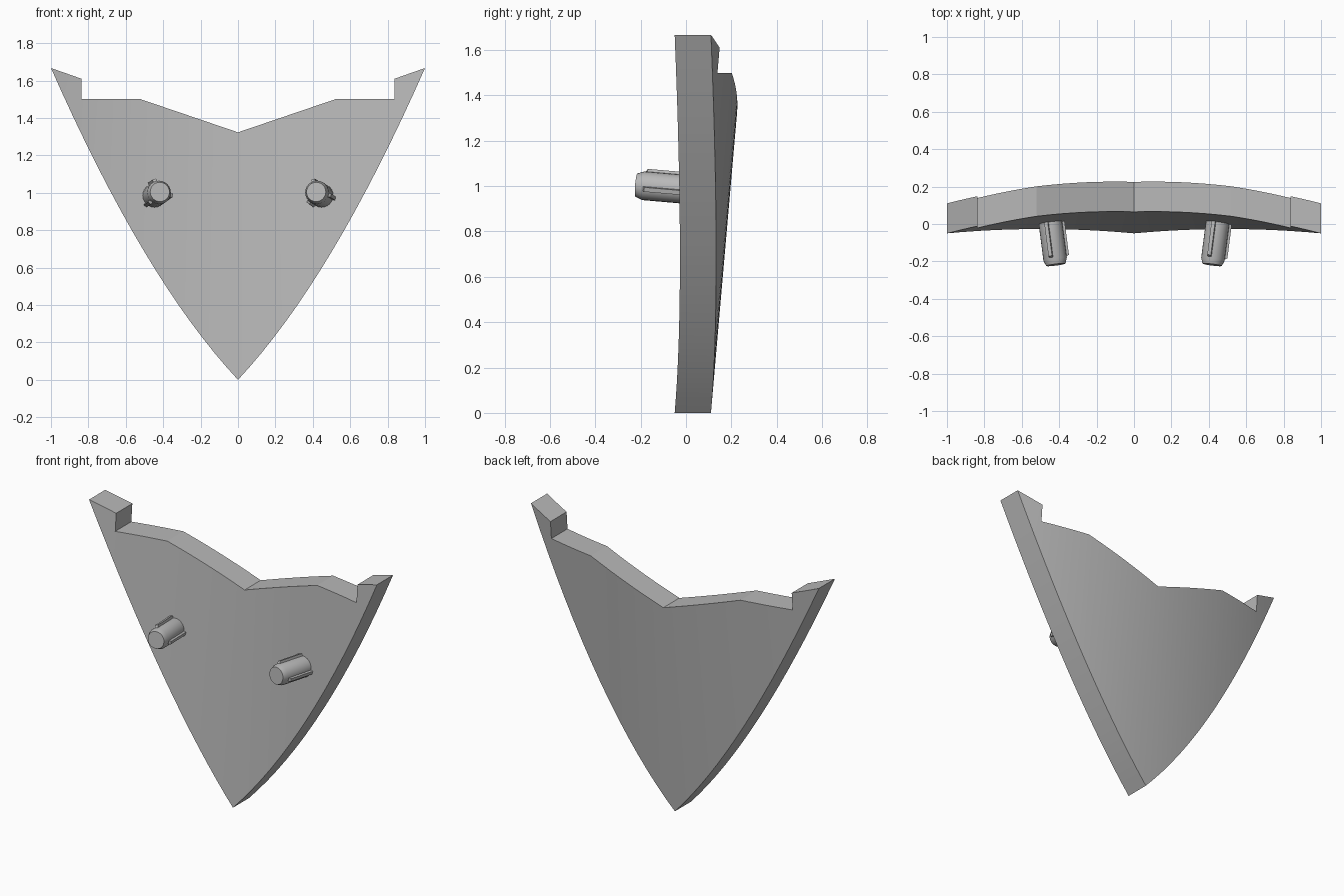
import bpy, bmesh, math
from mathutils import Vector, Matrix

cube = bpy.data.objects.get("Cube")
if cube:
    bpy.data.objects.remove(cube, do_unlink=True)

grey = bpy.data.materials.new("plain grey")
grey.use_nodes = True
colour = (0.48, 0.48, 0.48, 1)
grey.diffuse_color = colour
grey.node_tree.nodes["Principled BSDF"].inputs["Base Color"].default_value = colour

TILT, BOW, DEPTH = 0.087, 0.145, 0.16


def front_y(x, z):
    """Front surface: leans back with height, bows away at the sides."""
    return -0.05 + TILT * z - BOW * x * x


def finish(bm, name, angle):
    bmesh.ops.recalc_face_normals(bm, faces=bm.faces)
    mesh = bpy.data.meshes.new(name)
    bm.to_mesh(mesh)
    bm.free()
    mesh.materials.append(grey)
    ob = bpy.data.objects.new(name, mesh)
    bpy.context.collection.objects.link(ob)
    bpy.ops.object.select_all(action='DESELECT')
    ob.select_set(True)
    bpy.context.view_layer.objects.active = ob
    bpy.ops.object.shade_smooth_by_angle(angle=math.radians(angle))
    return ob


# Curved shield panel: outline, extruded, sliced into strips, then bowed
STEPS = 16
side = [(i / STEPS, 1.067 * i / STEPS + 0.6 * (i / STEPS) ** 2) for i in range(STEPS + 1)]
half = side + [(0.838, 1.61), (0.838, 1.5), (0.52, 1.5)]
outline = half + [(0, 1.323)] + [(-x, z) for x, z in reversed(half[1:])]
bm = bmesh.new()
face = bm.faces.new([bm.verts.new((x, 0, z)) for x, z in outline])
ext = bmesh.ops.extrude_face_region(bm, geom=[face])
for v in ext["geom"]:
    if isinstance(v, bmesh.types.BMVert):
        v.co.y += DEPTH
cuts = [i / STEPS for i in range(1 - STEPS, STEPS)] + [-0.838, -0.52, 0.52, 0.838]
for x in cuts:
    bmesh.ops.bisect_plane(bm, geom=bm.verts[:] + bm.edges[:] + bm.faces[:],
                           plane_co=(x, 0, 0), plane_no=(1, 0, 0), dist=1e-5)
for v in bm.verts:
    v.co.y += front_y(v.co.x, v.co.z)
finish(bm, "shield_panel", 12)


# Mounting pegs: tapered pin with three ribs, square to the front surface
def peg(name, x):
    base = Vector((x, front_y(x, 0.985), 0.985))
    out = Vector((-2 * BOW * x, -1, TILT)).normalized()
    up = (Vector((0, 0, 1)) - out * out.z).normalized()
    right = up.cross(out)
    frame = Matrix((right, up, out)).transposed().to_4x4()
    frame.translation = base
    length = (base.y + 0.218) / -out.y
    bm = bmesh.new()
    rings = []
    for r, h in ((0.063, -0.04), (0.063, length - 0.03), (0.052, length)):
        rings.append([bm.verts.new((r * math.cos(a), r * math.sin(a), h))
                      for a in (math.tau * k / 24 for k in range(24))])
    for lo, hi in zip(rings, rings[1:]):
        for k in range(24):
            bm.faces.new((lo[k - 1], lo[k], hi[k], hi[k - 1]))
    bm.faces.new(rings[0])
    bm.faces.new(rings[-1])
    # Ribs along the pin, sloped at the free end
    for angle in (108, 228, 348):
        turn = Matrix.Rotation(math.radians(angle), 4, 'Z')
        profile = ((0.05, -0.03), (0.076, -0.03), (0.076, length - 0.045), (0.05, length - 0.03))
        a, b = [[bm.verts.new(turn @ Vector((r, w, h))) for r, h in profile]
                for w in (-0.01, 0.01)]
        bm.faces.new(a)
        bm.faces.new(b)
        for k in range(4):
            bm.faces.new((a[k - 1], a[k], b[k], b[k - 1]))
    bm.transform(frame)
    finish(bm, name, 20)


# length is measured along the peg, so its sign follows the outward direction
def add_pegs():
    for name, x in (("left_peg", 0.447), ("right_peg", -0.447)):
        peg(name, x)


add_pegs()
